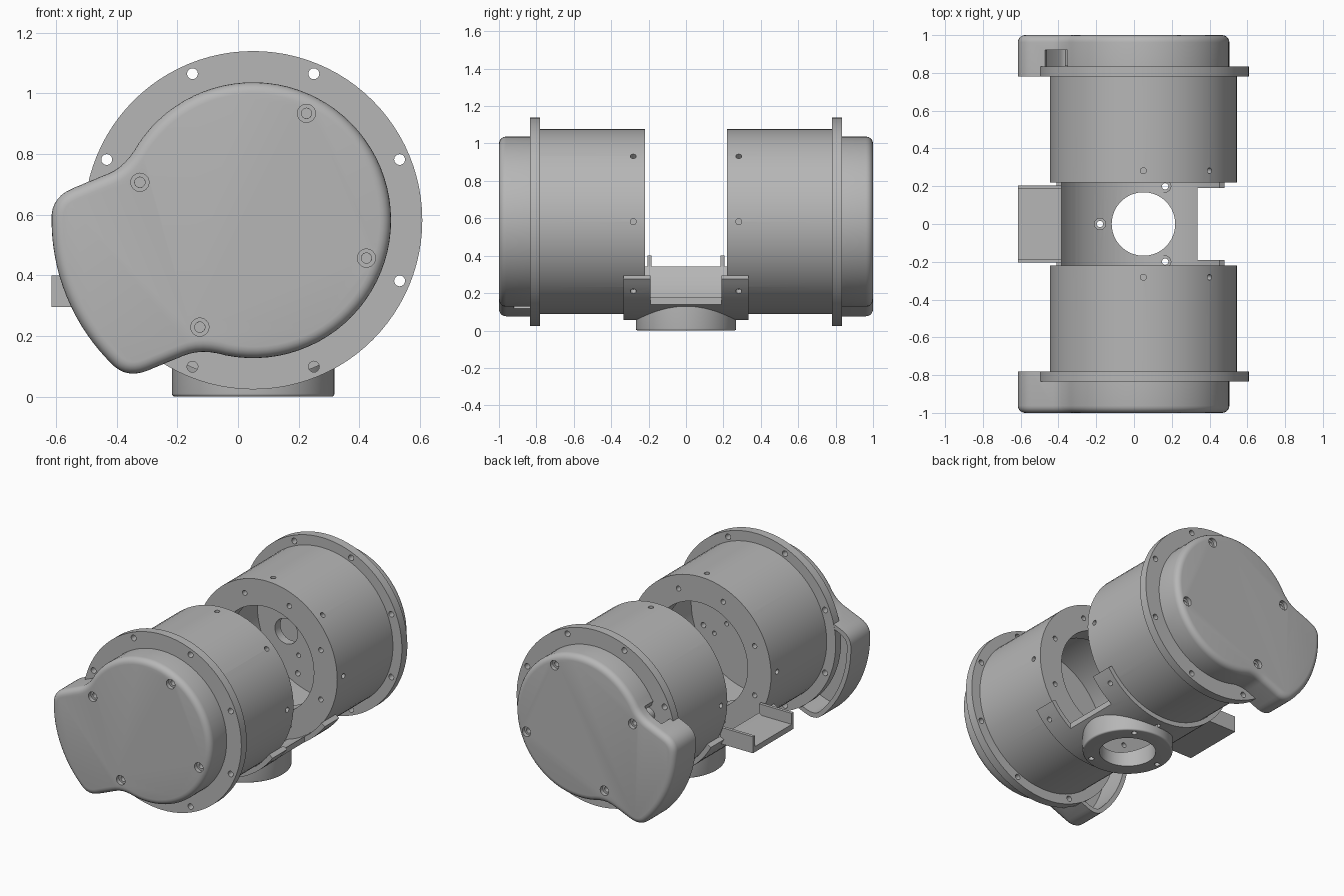
import bpy, bmesh, math
from mathutils import Matrix

if "Cube" in bpy.data.objects:
    bpy.data.objects.remove(bpy.data.objects["Cube"])

CX, CZ = 0.05, 0.582      # drum axis
LOBE = 202.5              # direction of the cover lobe, degrees
EIGHT = [22.5 + 45 * k for k in range(8)]

grey = bpy.data.materials.new("grey_plastic")
grey.use_nodes = True
colour = (0.47, 0.47, 0.47, 1)
grey.diffuse_color = colour
grey.node_tree.nodes["Principled BSDF"].inputs["Base Color"].default_value = colour


def polar(r, deg):
    a = math.radians(deg)
    return CX + r * math.cos(a), CZ + r * math.sin(a)


def circle(c, r, n=24):
    return [(c[0] + r * math.cos(math.tau * i / n), c[1] + r * math.sin(math.tau * i / n))
            for i in range(n)]


def prism(name, pts, lo, hi, axis="y", bevel=0.0, matrix=None):
    """Extrude a 2D outline from lo to hi along an axis, optionally rounding the hi edge."""
    place = {"x": lambda p, h: (h, p[0], p[1]),
             "y": lambda p, h: (p[0], h, p[1]),
             "z": lambda p, h: (p[0], p[1], h)}[axis]
    bm = bmesh.new()
    a = [bm.verts.new(place(p, lo)) for p in pts]
    b = [bm.verts.new(place(p, hi)) for p in pts]
    bm.faces.new(a)
    cap = bm.faces.new(b)
    for i in range(len(pts)):
        j = (i + 1) % len(pts)
        bm.faces.new((a[i], a[j], b[j], b[i]))
    bmesh.ops.recalc_face_normals(bm, faces=bm.faces)
    if bevel:
        bmesh.ops.bevel(bm, geom=list(cap.edges), offset=bevel, segments=5,
                        profile=0.5, affect="EDGES", clamp_overlap=False)
    if matrix:
        bm.transform(matrix)
    me = bpy.data.meshes.new(name)
    bm.to_mesh(me)
    bm.free()
    me.materials.append(grey)
    ob = bpy.data.objects.new(name, me)
    bpy.context.collection.objects.link(ob)
    return ob


def combine(ob, tools, operation="DIFFERENCE"):
    """Apply booleans, then remove the tool objects."""
    bpy.context.view_layer.objects.active = ob
    for tool in tools:
        mod = ob.modifiers.new("bool", "BOOLEAN")
        mod.operation, mod.solver, mod.object = operation, "EXACT", tool
        bpy.ops.object.modifier_apply(modifier=mod.name)
        bpy.data.objects.remove(tool)


def smooth(ob):
    bpy.ops.object.select_all(action="DESELECT")
    ob.select_set(True)
    bpy.context.view_layer.objects.active = ob
    bpy.ops.object.shade_smooth_by_angle(angle=math.radians(30))


def disc(c, r, lo, hi, n=24):
    return prism("cutter", circle(c, r, n), lo, hi)


def radial_holes(y, angles):
    """Small drilled holes pointing away from the drum axis."""
    return [prism("cutter", circle((0, 0), 0.016, 16), 0.42, 0.6, "z",
                  matrix=Matrix.Translation((CX, y, CZ))
                  @ Matrix.Rotation(math.radians(90 - a), 4, "Y")) for a in angles]


def curve(p, q, r, n=6):
    """Rounded corner from p to r around q."""
    return [tuple((1 - t) ** 2 * p[k] + 2 * t * (1 - t) * q[k] + t * t * r[k] for k in (0, 1))
            for t in (i / n for i in range(n + 1))]


def arc(r, a, b, n):
    return [(r * math.cos(math.radians(a + (b - a) * i / n)),
             r * math.sin(math.radians(a + (b - a) * i / n))) for i in range(n + 1)]


def lobe_points(pts):
    """From lobe coordinates (along, across) to x, z."""
    return [polar(math.hypot(u, v), LOBE - math.degrees(math.atan2(v, u))) for u, v in pts]


def cover_outline(inset):
    far, half, body = 0.665 - inset, 0.325 - inset, 0.455 - inset
    outer = (math.sqrt(far ** 2 - half ** 2), half)
    inner = (math.sqrt(body ** 2 - half ** 2), half)
    turn = math.degrees(math.atan2(half, inner[0])) + 10.5
    side = arc(far, 0, 24, 8)
    side += curve(side[-1], outer, (outer[0] - 0.07, half))[1:]
    round_body = arc(body, turn, 180, 28)
    side += curve((inner[0] + 0.065, half), inner, round_body[0]) + round_body[1:]
    return lobe_points(side + [(u, -v) for u, v in side[-2:0:-1]])


SCREWS = [polar(0.394, LOBE + d) for d in (41, -41, 139, -139)]
AXIS = (CX, CZ)

for s, end in ((-1, "front"), (1, "back")):
    # Drum: thin tube with a thick inner lip
    drum = prism(end + "_drum", circle(AXIS, 0.495, 72), s * 0.22, s * 0.785)
    cuts = [disc(AXIS, 0.46, s * 0.34, s * 0.9, 72), disc(AXIS, 0.33, s * 0.1, s * 0.5, 72)]
    cuts += [disc(polar(0.41, a), 0.016, s * 0.2, s * 0.4, 16) for a in EIGHT]
    cuts += radial_holes(s * 0.282, range(0, 360, 45))
    combine(drum, cuts)
    smooth(drum)

    # End flange with rim holes, cable hole and screw holes
    flange = prism(end + "_flange", circle(AXIS, 0.558, 96), s * 0.78, s * 0.835)
    cuts = [disc(polar(0.523, a), 0.018, s * 0.7, s * 0.9, 16) for a in EIGHT]
    cuts += [disc(c, 0.017, s * 0.7, s * 0.9, 16) for c in SCREWS]
    cuts += [disc((CX + x, CZ + z), 0.014, s * 0.7, s * 0.9, 16)
             for x, z in ((-0.17, -0.236), (0.21, -0.073), (0.297, -0.157))]
    cuts.append(disc(polar(0.277, LOBE), 0.08, s * 0.7, s * 0.9, 32))
    combine(flange, cuts)
    smooth(flange)

    # Hollow cover with side lobe, cable notch and recessed screw holes
    cover = prism(end + "_cover", cover_outline(0), s * 0.78, s, bevel=0.038)
    notch = lobe_points([(u, s * v) for u, v in ((0.29, 0.27), (0.43, 0.27), (0.43, 0.5), (0.29, 0.5))])
    combine(cover, [prism("cutter", cover_outline(0.028), s * 0.7, s * 0.965),
                    disc(AXIS, 0.559, s * 0.7, s * 0.835, 96),
                    prism("cutter", notch, s * 0.8, s * 0.92)])
    combine(cover, [disc(c, 0.042, s * 0.836, s * 0.98) for c in SCREWS], "UNION")
    combine(cover, [disc(c, 0.017, s * 0.7, s * 1.1) for c in SCREWS]
            + [disc(c, 0.03, s * 0.975, s * 1.1) for c in SCREWS])
    smooth(cover)


def mount_holes():
    cuts = [prism("cutter", circle((CX, 0), 0.168, 64), -0.1, 0.5, "z")]
    for a in (60, 180, 300):
        c = (CX + 0.23 * math.cos(math.radians(a)), 0.23 * math.sin(math.radians(a)))
        cuts.append(prism("cutter", circle(c, 0.017, 16), -0.1, 0.5, "z"))
        cuts.append(prism("cutter", circle(c, 0.03), 0.09, 0.5, "z"))
    return cuts


# Saddle joining both drums, with four clamp tabs
angles = [209 + (324.5 - 209) * i / 32 for i in range(33)]
saddle = prism("saddle", [polar(0.496, a) for a in angles]
               + [polar(0.526, a) for a in reversed(angles)], -0.335, 0.335)
gap = [(0.335, -0.19), (0.8, -0.19), (0.8, 0.19), (0.335, 0.19)]
combine(saddle, [prism("cutter", gap, 0, 0.6, "z")] + mount_holes()
        + radial_holes(0.282, (225, 270, 315)) + radial_holes(-0.282, (225, 270, 315)))
smooth(saddle)

# Round mounting collar under the saddle
collar = prism("mounting_collar", circle((CX, 0), 0.268, 72), 0.2, 0, "z", bevel=0.01)
combine(collar, [disc(AXIS, 0.51, -0.5, 0.5, 96)] + mount_holes())
smooth(collar)

# Open side tray
half = [(0.205, 0.295), (0.205, 0.40), (0.185, 0.40), (0.185, 0.33)]
prism("side_tray", half + [(-y, z) for y, z in reversed(half)], -0.615, -0.385, "x")
